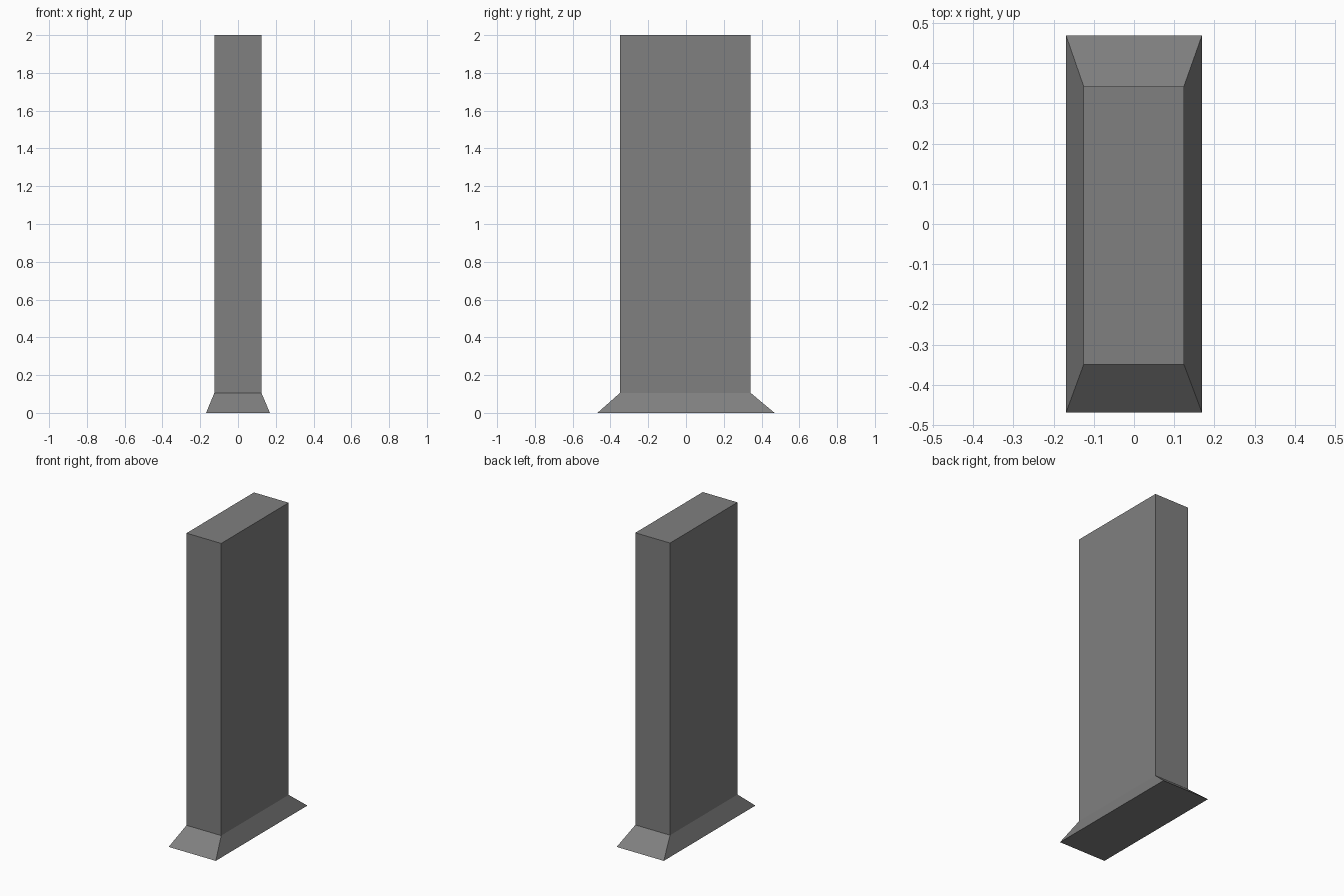
import bpy, bmesh

if "Cube" in bpy.data.objects:
    bpy.data.objects.remove(bpy.data.objects["Cube"])


def lofted_block(name, sections):
    """Closed solid through rectangles (x0, x1, y0, y1, z), bottom to top."""
    bm = bmesh.new()
    rings = [[bm.verts.new((x, y, z)) for x, y in ((x0, y0), (x1, y0), (x1, y1), (x0, y1))]
             for x0, x1, y0, y1, z in sections]
    for low, high in zip(rings, rings[1:]):
        for i in range(4):
            j = (i + 1) % 4
            bm.faces.new((low[i], low[j], high[j], high[i]))
    bm.faces.new(rings[0][::-1])
    bm.faces.new(rings[-1])
    bmesh.ops.recalc_face_normals(bm, faces=bm.faces)
    mesh = bpy.data.meshes.new(name)
    bm.to_mesh(mesh)
    bm.free()
    obj = bpy.data.objects.new(name, mesh)
    bpy.context.collection.objects.link(obj)
    return obj


# Flared foot running straight up into the tall slab
foot = (-0.169, 0.169, -0.469, 0.469)
shaft = (-0.125, 0.124, -0.349, 0.342)
pillar = lofted_block("pillar", [(*foot, 0.0), (*shaft, 0.106), (*shaft, 2.0)])

# Dark grey finish
grey = bpy.data.materials.new("dark_grey")
grey.diffuse_color = (0.214, 0.214, 0.214, 1.0)
grey.use_nodes = True
grey.node_tree.nodes["Principled BSDF"].inputs["Base Color"].default_value = grey.diffuse_color
pillar.data.materials.append(grey)
